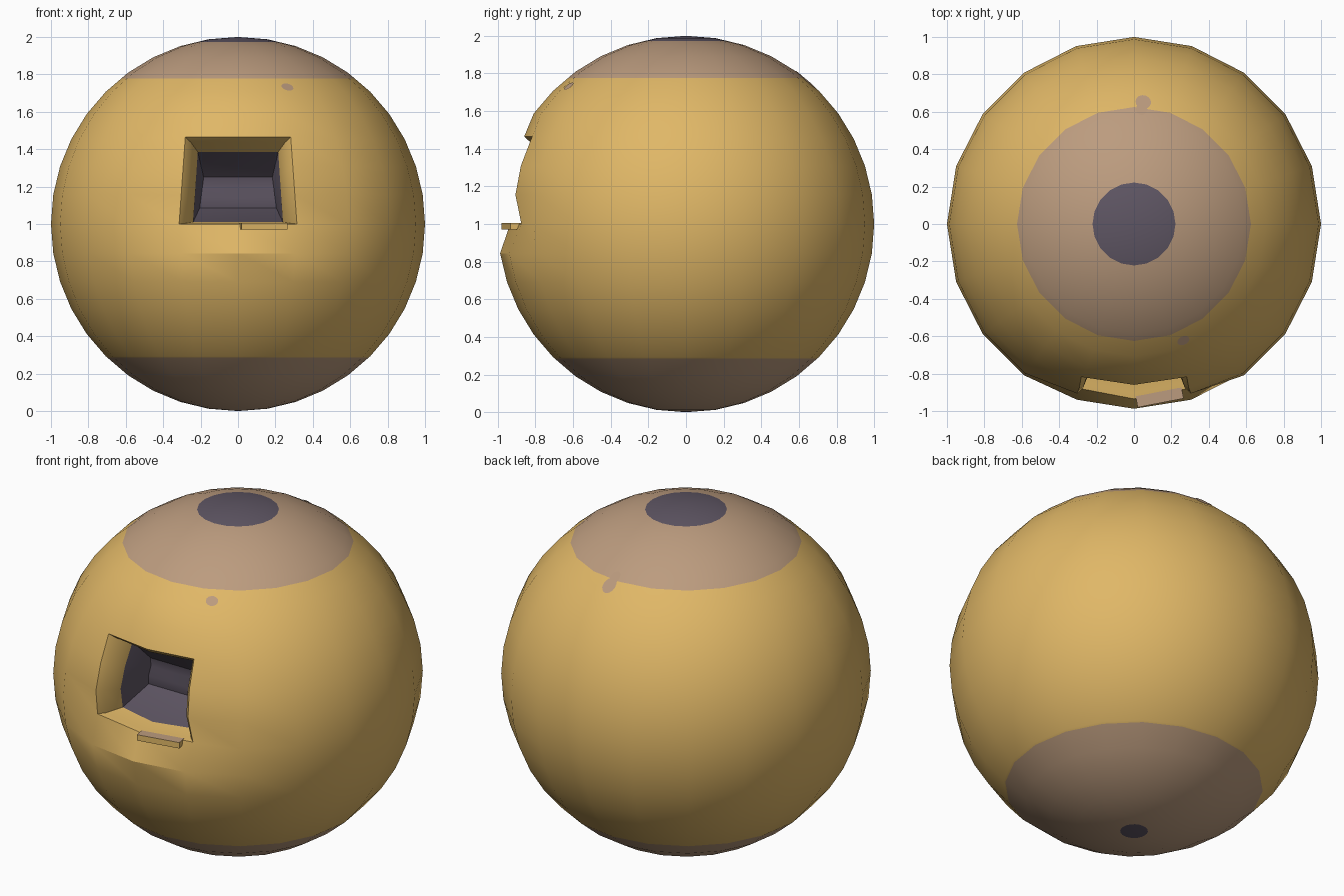
import bpy, bmesh, math
from mathutils import Vector, Matrix
from mathutils.bvhtree import BVHTree

if "Cube" in bpy.data.objects:
    bpy.data.objects.remove(bpy.data.objects["Cube"])


def material(name, rgb):
    m = bpy.data.materials.new(name)
    m.diffuse_color = (*rgb, 1)
    m.use_nodes = True
    m.node_tree.nodes["Principled BSDF"].inputs["Base Color"].default_value = m.diffuse_color
    return m


MATS = [material("gold", (0.745, 0.475, 0.135)),
        material("tan", (0.50, 0.33, 0.21)),
        material("slate_purple", (0.114, 0.093, 0.127))]
GOLD, TAN, PURPLE = range(3)


def finish(bm, name):
    me = bpy.data.meshes.new(name)
    bm.to_mesh(me)
    bm.free()
    ob = bpy.data.objects.new(name, me)
    bpy.context.collection.objects.link(ob)
    for m in MATS:
        me.materials.append(m)
    bpy.ops.object.select_all(action='DESELECT')
    ob.select_set(True)
    bpy.context.view_layer.objects.active = ob
    bpy.ops.object.shade_smooth_by_angle(angle=math.radians(30))
    return ob


# Round shell: 20 x 20 sphere standing on the ground
bm = bmesh.new()
bmesh.ops.create_uvsphere(bm, u_segments=20, v_segments=20, radius=1,
                          matrix=Matrix.Translation((0, 0, 1)))

# Window patch: two columns by three rows of faces on the front
patch = []
for f in bm.faces:
    c = f.calc_center_median()
    if c.y < -0.5 and abs(c.x) < 0.2 and 1.0 < c.z < 1.45:
        patch.append(f)


def place(faces, old_z, half, new_z, y_of):
    """Move the patch's grid points to a new width, height and depth."""
    for v in {v for f in faces for v in f.verts}:
        u = 0 if abs(v.co.x) < 0.08 else math.copysign(1, v.co.x)
        row = max(0, min(3, round((v.co.z - old_z[0]) / (old_z[1] - old_z[0]) * 3)))
        taper = 1 - 0.035 * row
        v.co = (u * half * taper, y_of(u, row),
                new_z[0] + (new_z[1] - new_z[0]) * row / 3)


def front(offset):
    def y_of(u, row):
        push = (0.935, 0.965, 0.97, 0.965)[row]
        if u and row == 0:
            push = 0.92
        return -math.cos(math.radians(9 * row)) * (0.951 if u else 1) * push + offset
    return y_of


rows = (1.0, 1.454)
place(patch, rows, 0.315, (1.0, 1.465), front(0))
rows = (1.0, 1.465)
# Each step: half width, height range, depth rule, colour of the new rim
steps = [(0.282, (1.004, 1.437), front(0.03), GOLD),
         (0.24, (1.01, 1.385), front(0.13), GOLD),
         (0.205, (1.085, 1.25), lambda u, row: -0.55 - 0.012 * (row % 2), PURPLE)]
for half, new_rows, y_of, colour in steps:
    rim = bmesh.ops.inset_region(bm, faces=patch, thickness=0.004)["faces"]
    for f in rim:
        f.material_index = colour
    place(patch, rows, half, new_rows, y_of)
    rows = new_rows
for f in patch:
    f.material_index = PURPLE

# Coloured caps: cut at fixed heights, then colour by height
for z in (1.972, 1.777, 0.285, 0.0059):
    bmesh.ops.bisect_plane(bm, geom=bm.verts[:] + bm.edges[:] + bm.faces[:],
                           plane_co=(0, 0, z), plane_no=(0, 0, 1))
for f in bm.faces:
    z = f.calc_center_median().z
    if z > 1.972 or z < 0.0059:
        f.material_index = PURPLE
    elif z > 1.777 or z < 0.285:
        f.material_index = TAN

bm.normal_update()
surface = BVHTree.FromBMesh(bm)
finish(bm, "round_shell")


# Painted tan spots laid just over the shell
def spot(name, direction, across, along):
    n = Vector(direction).normalized()
    side = n.cross(Vector((0, 0, 1))).normalized()
    up = side.cross(n)
    sb = bmesh.new()

    def add(a, b):
        d = (n + side * a + up * b).normalized()
        hit = surface.ray_cast(Vector((0, 0, 1)) + d * 2, -d)[0]
        return sb.verts.new(hit + d * 0.004)

    mid = add(0, 0)
    ring = [add(across * math.cos(t), along * math.sin(t))
            for t in (i * math.tau / 14 for i in range(14))]
    for i in range(14):
        f = sb.faces.new((mid, ring[i], ring[(i + 1) % 14]))
        f.material_index = TAN
        f.normal_update()
        if f.normal.dot(n) < 0:
            f.normal_flip()
    finish(sb, name)


spot("front_spot", (0.265, -0.625, 0.735), 0.034, 0.03)
spot("back_drip", (0.05, 0.655, 0.755), 0.042, 0.048)
spot("back_drip_neck", (0.04, 0.615, 0.789), 0.03, 0.04)

# Small ledge under the right half of the window
bm = bmesh.new()
bmesh.ops.create_cube(bm, size=1, matrix=Matrix.Translation((0.137, -0.927, 0.988))
                      @ Matrix.Rotation(math.radians(11), 4, 'Z')
                      @ Matrix.Diagonal((0.25, 0.06, 0.035, 1)))
for f in bm.faces:
    f.material_index = TAN if f.normal.z > 0.9 else GOLD
finish(bm, "window_ledge")
